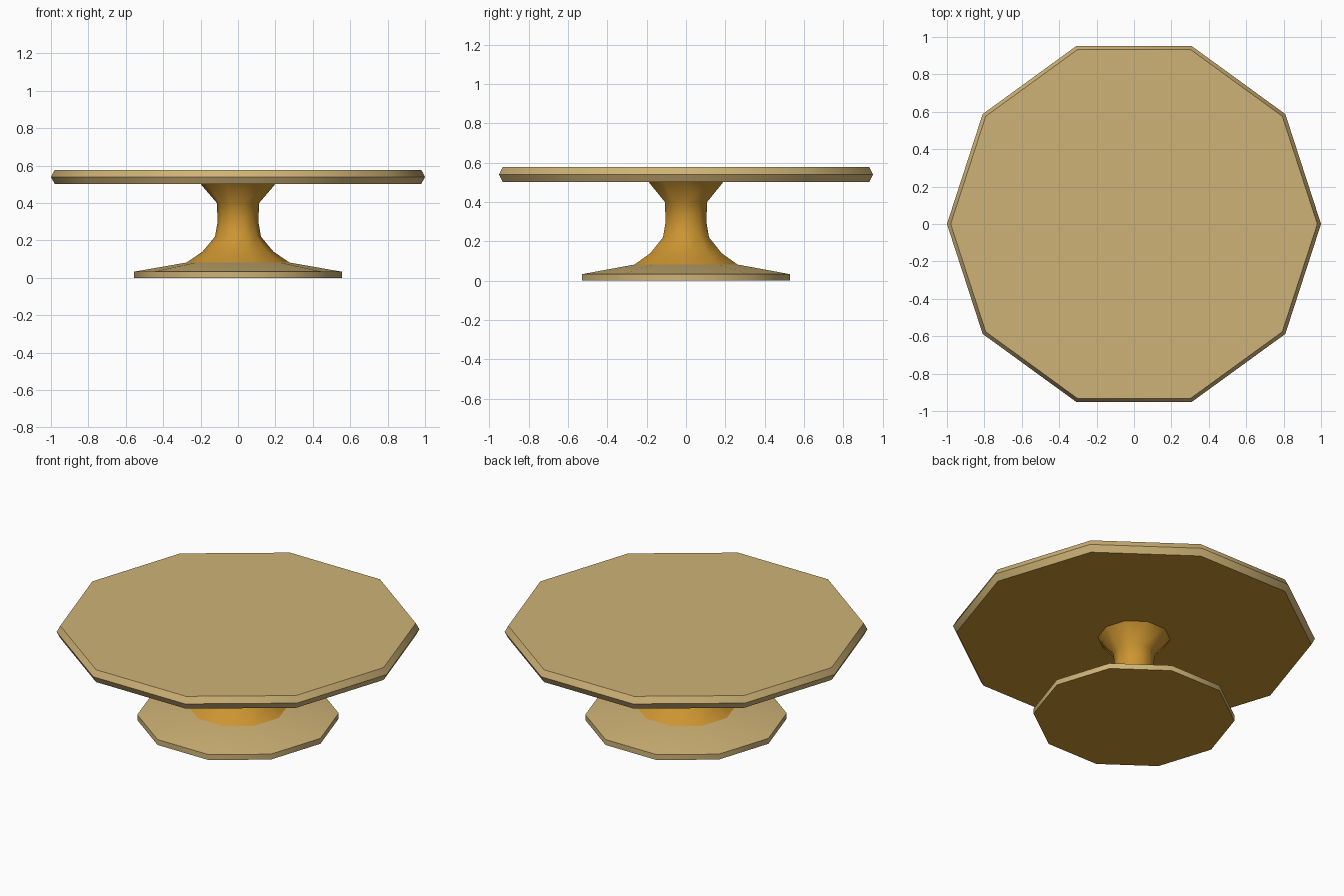
import bpy, bmesh, math

if "Cube" in bpy.data.objects:
    bpy.data.objects.remove(bpy.data.objects["Cube"])

SIDES = 10


def material(name, rgb):
    m = bpy.data.materials.new(name)
    m.diffuse_color = (*rgb, 1)
    m.use_nodes = True
    m.node_tree.nodes["Principled BSDF"].inputs["Base Color"].default_value = m.diffuse_color
    return m


cream = material("pale_wood", (0.62, 0.45, 0.18))
amber = material("amber_wood", (0.60, 0.30, 0.03))


def lathe(name, profile, mats):
    """Spin (radius, z) points, bottom to top, into a capped ten-sided solid."""
    bm = bmesh.new()
    rings = []
    for r, z in profile:
        rings.append([bm.verts.new((r * math.cos(2 * math.pi * i / SIDES),
                                    r * math.sin(2 * math.pi * i / SIDES), z))
                      for i in range(SIDES)])
    for a, b in zip(rings, rings[1:]):
        for i in range(SIDES):
            j = (i + 1) % SIDES
            bm.faces.new((a[i], a[j], b[j], b[i]))
    bm.faces.new(rings[-1])
    # underside takes the last material
    bm.faces.new(rings[0][::-1]).material_index = len(mats) - 1
    me = bpy.data.meshes.new(name)
    bm.to_mesh(me)
    bm.free()
    for m in mats:
        me.materials.append(m)
    ob = bpy.data.objects.new(name, me)
    bpy.context.collection.objects.link(ob)
    bpy.context.view_layer.objects.active = ob
    ob.select_set(True)
    bpy.ops.object.shade_smooth_by_angle(angle=math.radians(40))
    ob.select_set(False)


# Foot: flat disc with a sloping top
lathe("foot", [(0.555, 0), (0.555, 0.033), (0.275, 0.082)], [cream, amber])
# Stem: waisted column flaring at both ends
lathe("stem", [(0.275, 0.082), (0.19, 0.14), (0.123, 0.22), (0.109, 0.30),
               (0.113, 0.40), (0.20, 0.502)], [amber])
# Plate: wide top with a bevelled rim
lathe("plate", [(0.98, 0.502), (1.0, 0.54), (0.98, 0.577)], [cream, amber])
